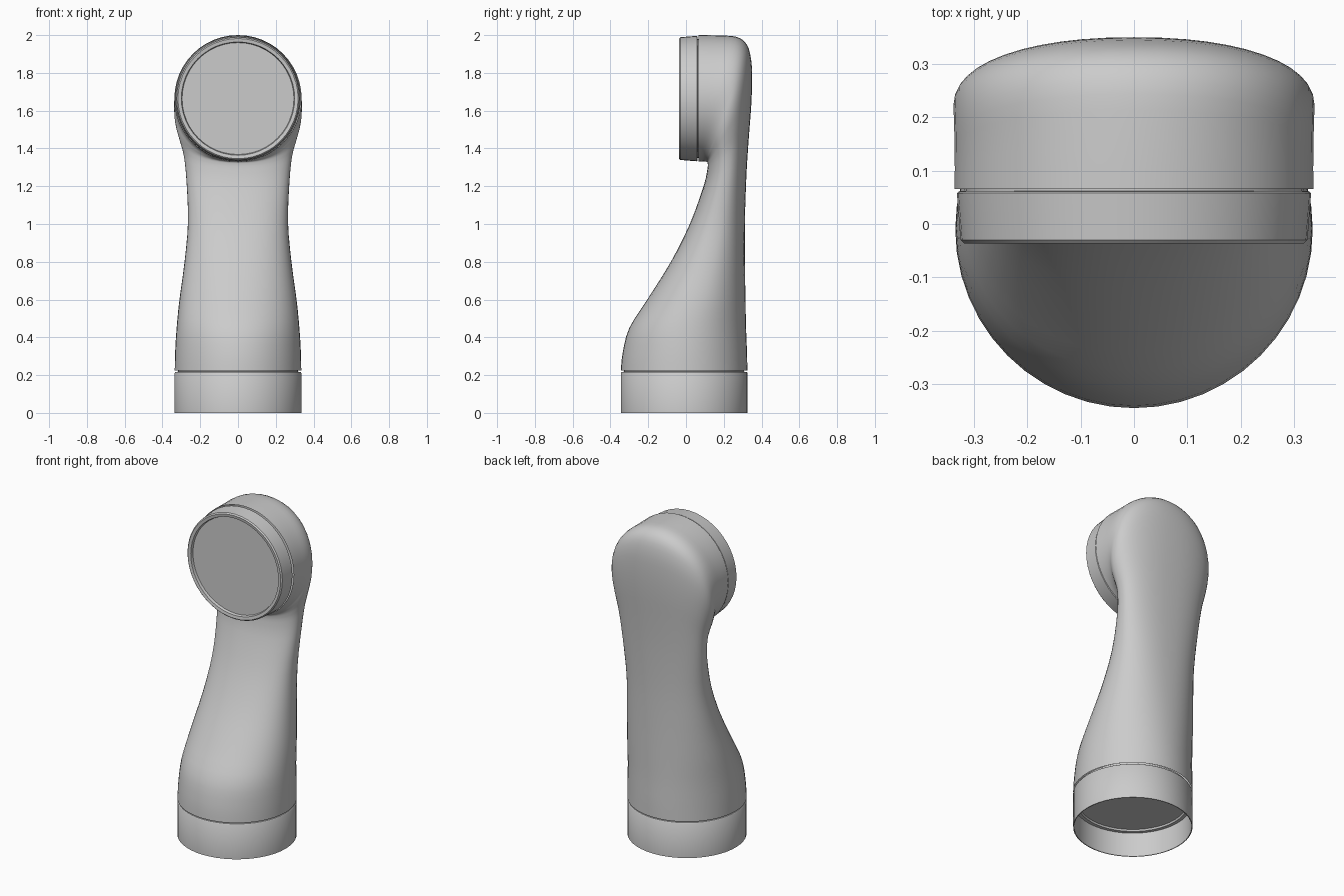
import bpy, bmesh
from math import cos, sin, tau, pi, copysign, radians
from mathutils import Vector, Matrix

if "Cube" in bpy.data.objects:
    bpy.data.objects.remove(bpy.data.objects["Cube"])

SIDES = 48


def skin(name, rings, cap_first=False, cap_last=False):
    """Bridge a list of equal rings of points into one smooth-shaded object."""
    bm = bmesh.new()
    loops = [[bm.verts.new(p) for p in ring] for ring in rings]
    for a, b in zip(loops, loops[1:]):
        for i in range(SIDES):
            j = (i + 1) % SIDES
            bm.faces.new((a[i], a[j], b[j], b[i]))
    if cap_first:
        bm.faces.new(loops[0])
    if cap_last:
        bm.faces.new(loops[-1])
    bmesh.ops.recalc_face_normals(bm, faces=bm.faces)
    me = bpy.data.meshes.new(name)
    bm.to_mesh(me)
    bm.free()
    ob = bpy.data.objects.new(name, me)
    bpy.context.collection.objects.link(ob)
    bpy.ops.object.select_all(action='DESELECT')
    ob.select_set(True)
    bpy.context.view_layer.objects.active = ob
    bpy.ops.object.shade_smooth_by_angle(angle=radians(40))
    return ob


def turned(name, profile, matrix):
    """Turn a (radius, height) profile about an axis."""
    rings = [[matrix @ Vector((r * cos(tau * i / SIDES), r * sin(tau * i / SIDES), h))
              for i in range(SIDES)] for r, h in profile]
    return skin(name, rings, cap_first=True)


def section(s):
    """Rounded ring from an inner point, an outer point, a half width and a squareness."""
    fy, fz, by, bz, w, n = s
    f, b = Vector((0, fy, fz)), Vector((0, by, bz))
    mid, half = (f + b) / 2, (b - f) / 2
    ring = []
    for i in range(SIDES):
        c, d = cos(tau * i / SIDES), sin(tau * i / SIDES)
        u = copysign(abs(c) ** (2 / n), c)
        v = copysign(abs(d) ** (2 / n), d)
        ring.append(mid + half * u + Vector((w * v, 0, 0)))
    return ring


def smooth_rows(rows, steps=3):
    """Catmull-Rom interpolation between section rows."""
    out = []
    for k in range(len(rows) - 1):
        p0, p1 = rows[max(k - 1, 0)], rows[k]
        p2, p3 = rows[k + 1], rows[min(k + 2, len(rows) - 1)]
        for s in range(steps):
            t = s / steps
            out.append([0.5 * (2 * b + (c - a) * t + (2 * a - 5 * b + 4 * c - d) * t * t
                               + (3 * b - a - 3 * c + d) * t ** 3)
                        for a, b, c, d in zip(p0, p1, p2, p3)])
    return out + [rows[-1]]


# Arm shell: sections turn from level at the base to upright at the head
# front y, z, back y, z, half width, squareness
arm = [
    (-0.345, 0.225, 0.325, 0.225, 0.335, 2.0),
    (-0.335, 0.32, 0.323, 0.32, 0.333, 2.0),
    (-0.300, 0.45, 0.318, 0.45, 0.325, 2.05),
    (-0.205, 0.60, 0.315, 0.60, 0.310, 2.1),
    (-0.080, 0.80, 0.312, 0.80, 0.283, 2.2),
    (0.020, 1.00, 0.312, 1.02, 0.265, 2.3),
    (0.093, 1.20, 0.320, 1.26, 0.273, 2.3),
    (0.113, 1.29, 0.332, 1.45, 0.288, 2.3),
    (0.115, 1.32, 0.345, 1.62, 0.312, 2.25),
    (0.112, 1.328, 0.350, 1.76, 0.330, 2.2),
    (0.105, 1.330, 0.345, 1.87, 0.338, 2.15),
    (0.098, 1.330, 0.322, 1.95, 0.338, 2.1),
    (0.088, 1.332, 0.270, 1.99, 0.337, 2.05),
    (0.076, 1.332, 0.180, 1.998, 0.336, 2.0),
    (0.066, 1.332, 0.066, 2.000, 0.336, 2.0),
]
skin("arm_shell", [section(r) for r in smooth_rows(arm)])

# Base collar: thin open sleeve with a recessed floor and a seam groove on top
turned("base_collar", [(0.305, 0.16), (0.31, 0.15), (0.33, 0.15), (0.33, 0.0), (0.335, 0.0),
                       (0.335, 0.212), (0.331, 0.217), (0.318, 0.218), (0.318, 0.235)],
       Matrix.Translation((0, -0.01, 0)))

# Head collar: shallow rim around a slightly sunken round face, pointing forward
turned("head_collar", [(0.296, 0.082), (0.3, 0.098), (0.318, 0.101), (0.325, 0.094),
                       (0.332, 0.006), (0.328, 0.003), (0.315, 0.002), (0.315, -0.01)],
       Matrix.Translation((0, 0.064, 1.664)) @ Matrix.Rotation(pi / 2, 4, 'X'))
